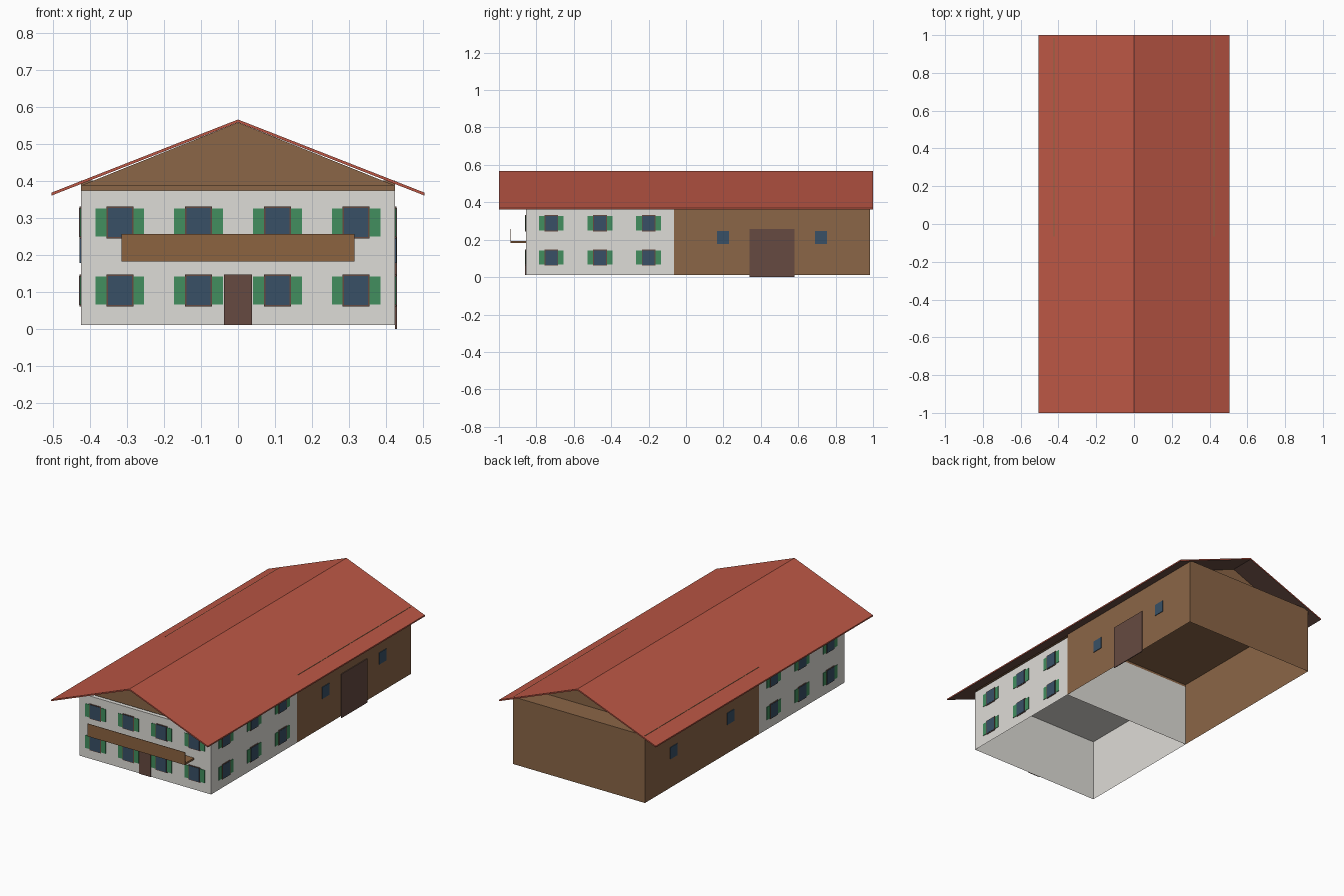
import bpy, bmesh

if "Cube" in bpy.data.objects:
    bpy.data.objects.remove(bpy.data.objects["Cube"])


def material(name, r, g, b):
    """Flat colour given as sRGB 0-255, stored as linear."""
    lin = [((c / 255 + 0.055) / 1.055) ** 2.4 for c in (r, g, b)]
    m = bpy.data.materials.new(name)
    m.diffuse_color = (*lin, 1)
    m.use_nodes = True
    m.node_tree.nodes["Principled BSDF"].inputs["Base Color"].default_value = m.diffuse_color
    return m


PLASTER = material("white_plaster", 222, 220, 215)
WOOD = material("barn_wood", 139, 102, 71)
BALCONY = material("balcony_wood", 140, 99, 64)
DARK = material("dark_wood", 102, 74, 65)
ROOF = material("red_tile", 188, 87, 69)
GREEN = material("shutter_green", 66, 143, 95)
GLASS = material("window_glass", 56, 80, 102)


def finish(name, bm, *mats):
    mesh = bpy.data.meshes.new(name)
    bm.to_mesh(mesh)
    bm.free()
    for m in mats:
        mesh.materials.append(m)
    ob = bpy.data.objects.new(name, mesh)
    bpy.context.collection.objects.link(ob)
    return ob


def boxes(name, extents, mat, open_bottom=False):
    """One object made of boxes, each (x0, x1, y0, y1, z0, z1)."""
    bm = bmesh.new()
    for x0, x1, y0, y1, z0, z1 in extents:
        verts = bmesh.ops.create_cube(bm, size=1)["verts"]
        for v in verts:
            v.co = (x1 if v.co.x > 0 else x0,
                    y1 if v.co.y > 0 else y0,
                    z1 if v.co.z > 0 else z0)
    bm.normal_update()
    if open_bottom:
        low = [f for f in bm.faces if f.normal.z < -0.5]
        bmesh.ops.delete(bm, geom=low, context="FACES")
    return finish(name, bm, mat)


def prism(name, profile, y0, y1, *mats):
    """Extrude an xz profile along y."""
    bm = bmesh.new()
    face = bm.faces.new([bm.verts.new((x, y0, z)) for x, z in profile])
    ext = bmesh.ops.extrude_face_region(bm, geom=[face])["geom"]
    for v in ext:
        if isinstance(v, bmesh.types.BMVert):
            v.co.y = y1
    bmesh.ops.recalc_face_normals(bm, faces=bm.faces)
    return finish(name, bm, *mats)


HALF = 0.425      # half width of the building
FRONT = -0.855    # front wall
SPLIT = -0.065    # house meets barn
BACK = 0.985


def plate(wall, u, z, w, h, depth):
    """Extents of a thin plate centred at (u, z) on a wall."""
    a, b = 0.0005, depth
    if wall == "front":
        return (u - w / 2, u + w / 2, FRONT - b, FRONT - a, z - h / 2, z + h / 2)
    x = (HALF + a, HALF + b) if wall == "right" else (-HALF - b, -HALF - a)
    return (*x, u - w / 2, u + w / 2, z - h / 2, z + h / 2)


# Walls: plastered house in front, wooden barn behind, both open below
boxes("house_walls", [(-HALF, HALF, FRONT, SPLIT + 0.0006, 0.01, 0.375)], PLASTER, True)
boxes("barn_walls", [(-HALF, HALF, SPLIT, BACK, 0.01, 0.402)], WOOD, True)

# Gable attic
prism("gable", [(-HALF, 0.388), (HALF, 0.388), (0, 0.559)], FRONT, -FRONT, WOOD)

# Roof, with dark underside
roof = prism("roof", [(-0.505, 0.369), (0, 0.567), (0.505, 0.369),
                      (0.505, 0.361), (0, 0.559), (-0.505, 0.361)], -1, 1, ROOF, DARK)
for p in roof.data.polygons:
    p.material_index = 1 if p.normal.z < -0.3 else 0

# House windows with shutters
spots = [("front", u) for u in (-0.32, -0.107, 0.107, 0.32)]
spots += [(side, u) for side in ("left", "right") for u in (-0.72, -0.46, -0.20)]
shutters, frames, panes = [], [], []
for wall, u in spots:
    for z in (0.104, 0.288):
        for s in (-1, 1):
            shutters.append(plate(wall, u + s * 0.051, z, 0.03, 0.075, 0.003))
        frames.append(plate(wall, u, z, 0.073, 0.086, 0.0045))
        panes.append(plate(wall, u, z, 0.065, 0.079, 0.006))

# Small barn windows
for side in ("left", "right"):
    for u in (0.197, 0.722):
        panes.append(plate(side, u, 0.212, 0.065, 0.068, 0.004))

boxes("shutters", shutters, GREEN)
boxes("window_frames", frames, DARK)
boxes("window_panes", panes, GLASS)

# Doors
boxes("front_door", [plate("front", 0, 0.0785, 0.076, 0.137, 0.005)], DARK)
boxes("barn_door", [plate("right", 0.46, 0.128, 0.24, 0.256, 0.005)], DARK)

# Balcony floor and thin railing board
boxes("balcony_floor", [(-0.315, 0.315, -0.935, FRONT, 0.183, 0.194)], BALCONY)
boxes("balcony_railing", [(-0.315, 0.315, -0.937, -0.935, 0.183, 0.257)], BALCONY)
